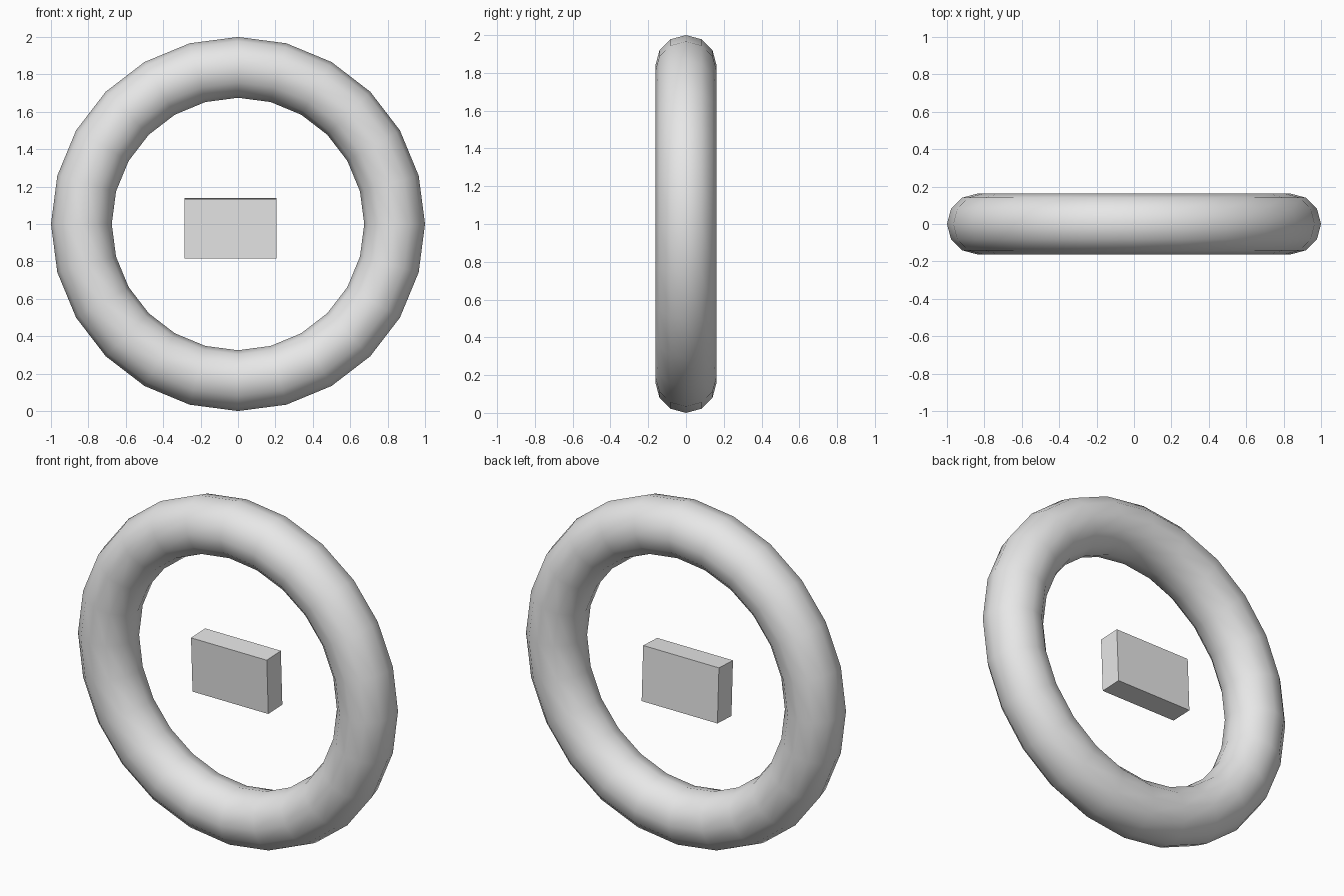
import bpy
import math

cube = bpy.data.objects.get("Cube")
if cube:
    bpy.data.objects.remove(cube, do_unlink=True)

# Single plain grey material
grey = bpy.data.materials.new("light_grey")
grey.use_nodes = True
colour = (0.8, 0.8, 0.8, 1)
grey.diffuse_color = colour
grey.node_tree.nodes["Principled BSDF"].inputs["Base Color"].default_value = colour


def finish(name):
    obj = bpy.context.object
    obj.name = name
    obj.data.materials.append(grey)
    return obj


# Upright ring
bpy.ops.mesh.primitive_torus_add(
    major_segments=24, minor_segments=12,
    major_radius=0.8375, minor_radius=0.1625,
    location=(0, 0, 1), rotation=(math.pi / 2, 0, 0))
finish("ring")
bpy.ops.object.shade_smooth()

# Block floating in the middle, leaning slightly forward
bpy.ops.mesh.primitive_cube_add(
    size=1, location=(-0.04, 0.045, 0.977),
    rotation=(math.radians(2.5), 0, 0))
block = finish("centre_block")
block.scale = (0.49, 0.13, 0.32)
